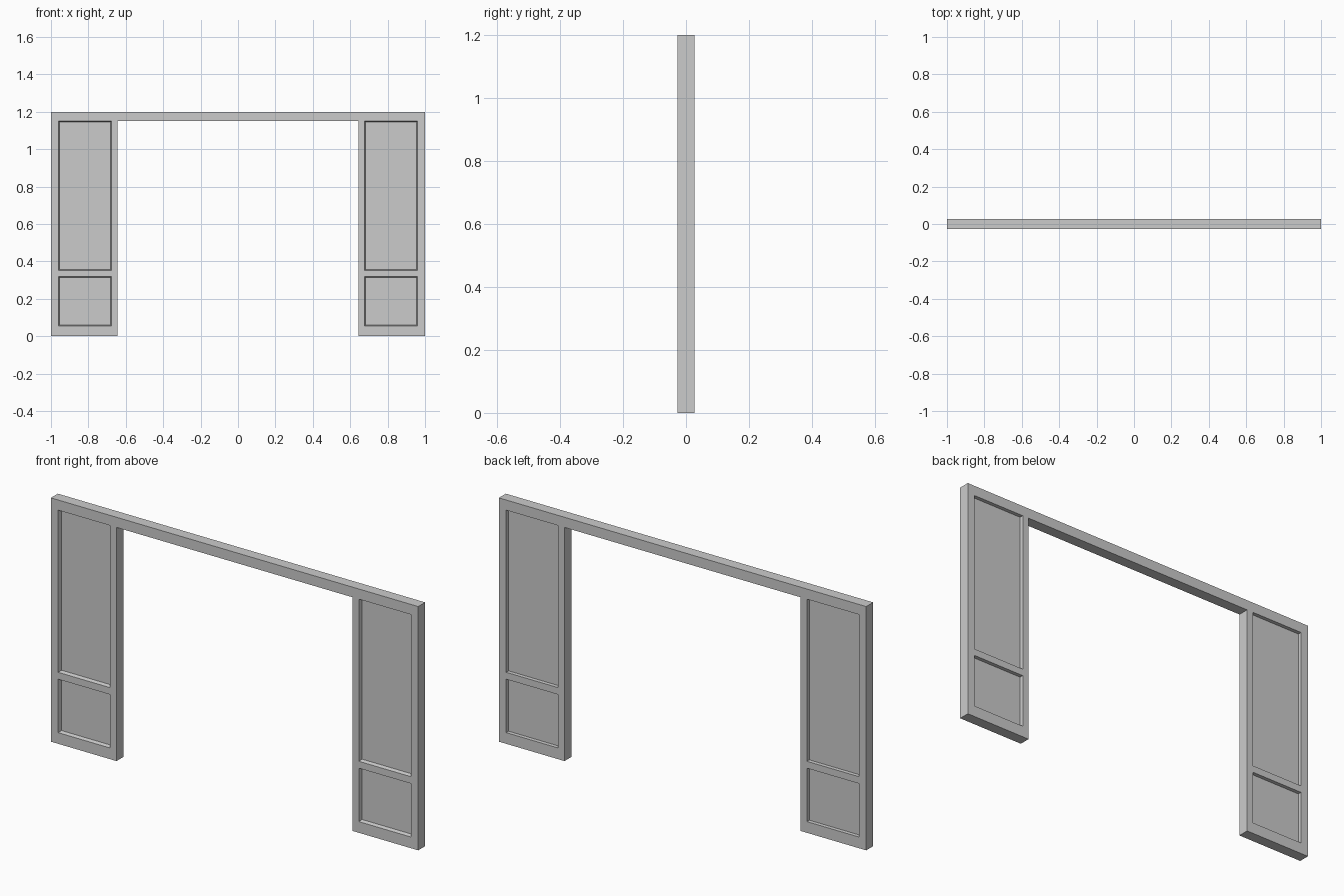
import bpy, bmesh

if "Cube" in bpy.data.objects:
    bpy.data.objects.remove(bpy.data.objects["Cube"])

HALF_DEPTH = 0.027
RECESS = 0.018
# Grid lines of stiles (x) and rails (z)
XS = [-1, -0.96, -0.677, -0.643, 0.643, 0.677, 0.96, 1]
ZS = [0, 0.055, 0.318, 0.352, 1.15, 1.2]
PANEL_COLS, PANEL_ROWS = (1, 5), (1, 3)

bm = bmesh.new()

# Front sheet of the portal, leaving the doorway open
grid = [[bm.verts.new((x, -HALF_DEPTH, z)) for z in ZS] for x in XS]
for i in range(len(XS) - 1):
    for j in range(len(ZS) - 1):
        if i == 3 and j < 4:
            continue
        bm.faces.new((grid[i][j], grid[i + 1][j], grid[i + 1][j + 1], grid[i][j + 1]))
bmesh.ops.delete(bm, geom=[v for v in bm.verts if not v.link_faces], context='VERTS')

# Thicken to a solid
ext = bmesh.ops.extrude_face_region(bm, geom=bm.faces[:], use_keep_orig=True)
back = [g for g in ext["geom"] if isinstance(g, bmesh.types.BMVert)]
bmesh.ops.translate(bm, verts=back, vec=(0, 2 * HALF_DEPTH, 0))
bmesh.ops.recalc_face_normals(bm, faces=bm.faces[:])
bm.normal_update()


def in_panel(face):
    c = face.calc_center_median()
    return (abs(face.normal.y) > 0.9
            and any(XS[i] < c.x < XS[i + 1] for i in PANEL_COLS)
            and any(ZS[j] < c.z < ZS[j + 1] for j in PANEL_ROWS))


# Sink the panels on both sides: slight bevel in front, straight edge behind
panels = [f for f in bm.faces if in_panel(f)]
for sign, slope in ((-1, 0.005), (1, 0.0005)):
    side = [f for f in panels if f.normal.y * sign > 0]
    bmesh.ops.inset_individual(bm, faces=side, thickness=slope, depth=-RECESS,
                               use_even_offset=True)

mesh = bpy.data.meshes.new("panelled_portal")
bm.to_mesh(mesh)
bm.free()
bpy.context.collection.objects.link(bpy.data.objects.new("panelled_portal", mesh))
